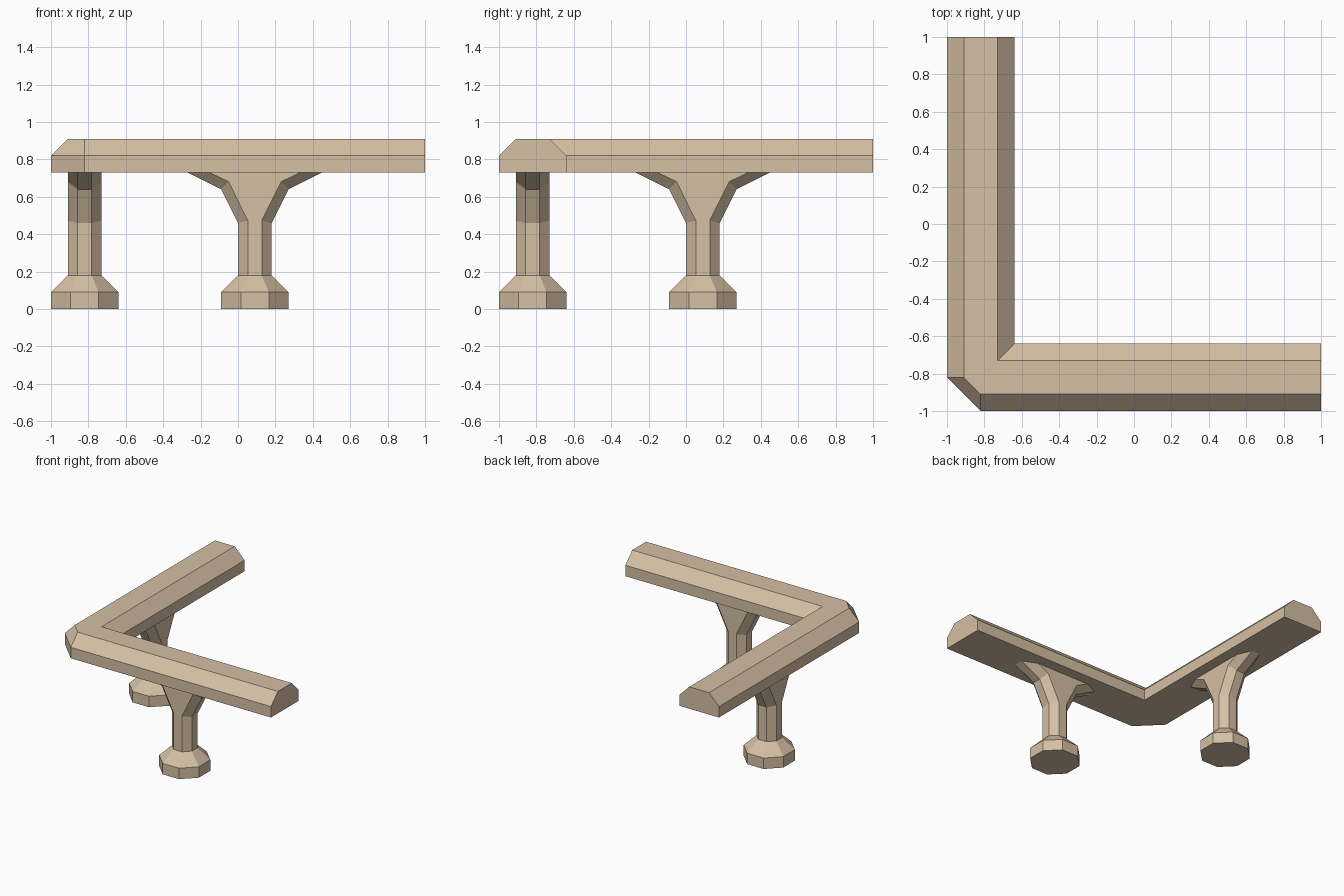
import bpy, bmesh, math

if "Cube" in bpy.data.objects:
    bpy.data.objects.remove(bpy.data.objects["Cube"])

wood = bpy.data.materials.new("pale wood")
wood.diffuse_color = (0.665, 0.525, 0.375, 1)
wood.use_nodes = True
wood.node_tree.nodes["Principled BSDF"].inputs["Base Color"].default_value = wood.diffuse_color


def loft(name, rings):
    """Closed solid through matching rings of points, capped at both ends."""
    bm = bmesh.new()
    loops = [[bm.verts.new(p) for p in ring] for ring in rings]
    n = len(loops[0])
    for a, b in zip(loops, loops[1:]):
        for i in range(n):
            j = (i + 1) % n
            bm.faces.new((a[i], a[j], b[j], b[i]))
    bm.faces.new(loops[0][::-1])
    bm.faces.new(loops[-1])
    bmesh.ops.recalc_face_normals(bm, faces=bm.faces)
    mesh = bpy.data.meshes.new(name)
    bm.to_mesh(mesh)
    bm.free()
    mesh.materials.append(wood)
    obj = bpy.data.objects.new(name, mesh)
    bpy.context.collection.objects.link(obj)
    return obj


# L-shaped rail with bevelled top edges and a cut outer corner
def rail_ring(inset, z):
    o, i, c = -1 + inset, -0.64 - inset, -0.82
    return [(x, y, z) for x, y in
            [(o, 1), (o, c), (c, o), (1, o), (1, i), (i, i), (i, 1)]]


loft("rail", [rail_ring(0, 0.73), rail_ring(0, 0.82), rail_ring(0.09, 0.91)])


# Octagonal foot with a sloped shoulder
def octagon(flat_radius, z):
    r = flat_radius / math.cos(math.pi / 8)
    return [(r * math.cos(a), r * math.sin(a), z)
            for a in (math.pi / 8 + k * math.pi / 4 for k in range(8))]


# Octagonal post that spreads into two mitred arms under the rail
OUTER = [(0.09, 0.18), (0.09, 0.46), (0.18, 0.64), (0.36, 0.73)]
INNER = [(0.037, 0.18), (0.037, 0.472), (0.14, 0.68), (0.242, 0.73)]


def post_ring(half, y):
    outline = half + [(-x, z) for x, z in reversed(half)]
    return [(x, y, z) for x, z in outline]


for side, place, turn in (("front", (0.09, -0.82, 0), 0),
                          ("left", (-0.82, 0.09, 0), math.pi / 2)):
    foot = loft(side + "_foot",
                [octagon(0.18, 0), octagon(0.18, 0.09), octagon(0.09, 0.18)])
    post = loft(side + "_post",
                [post_ring(INNER, -0.09), post_ring(OUTER, -0.037),
                 post_ring(OUTER, 0.037), post_ring(INNER, 0.09)])
    for part in (foot, post):
        part.location = place
        part.rotation_euler.z = turn
